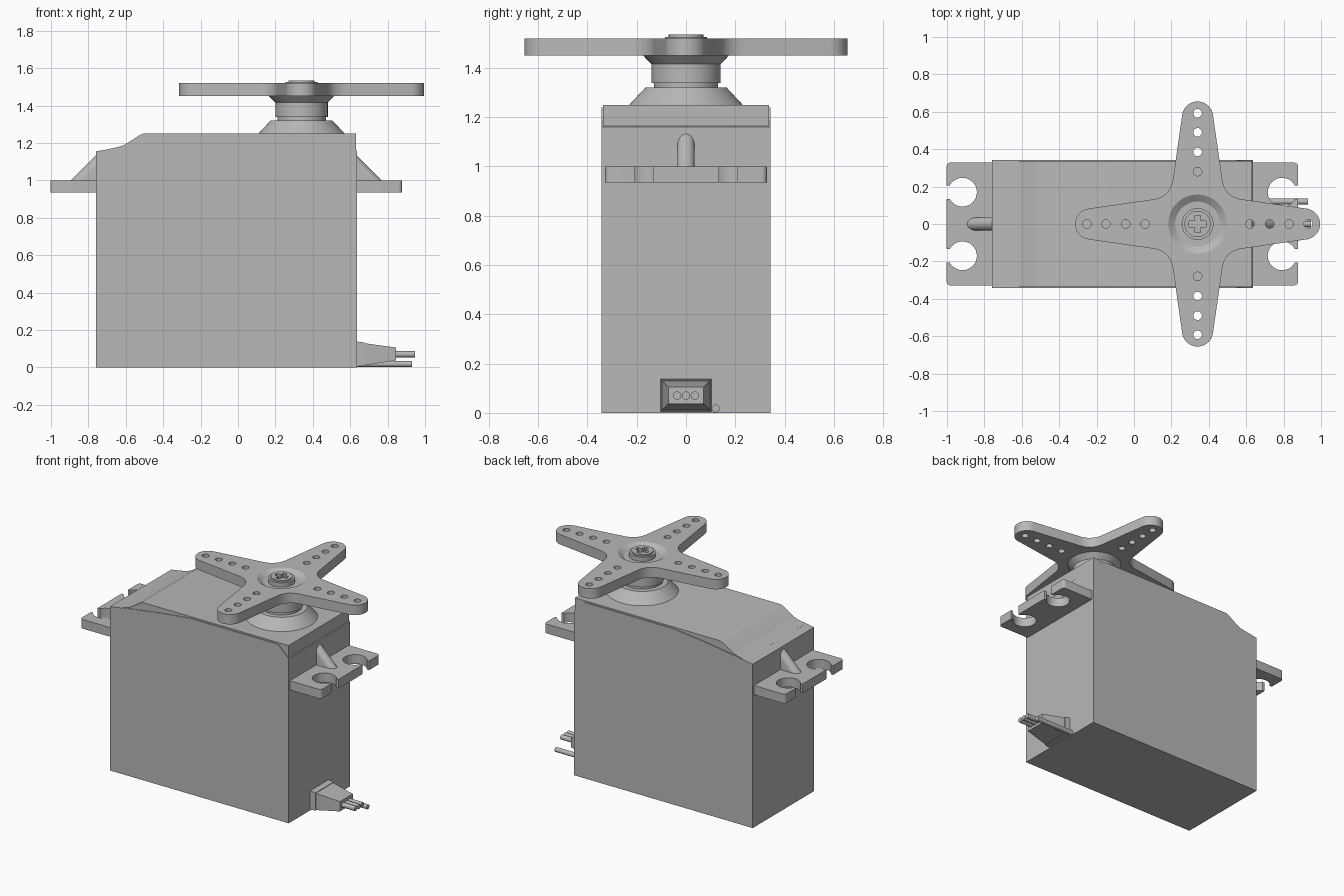
import bpy, bmesh, math
from mathutils import Matrix, Vector

cube = bpy.data.objects.get("Cube")
if cube:
    bpy.data.objects.remove(cube)

grey = bpy.data.materials.new("plain grey")
grey.use_nodes = True
grey.diffuse_color = (0.48, 0.48, 0.48, 1)
grey.node_tree.nodes["Principled BSDF"].inputs["Base Color"].default_value = grey.diffuse_color

AXIS = 0.34               # x of the output shaft
WALL_L, WALL_R = -0.76, 0.635
TAB_TOP = 1.0


def finish(ob):
    """Weld, orient, colour and shade one mesh object."""
    bm = bmesh.new()
    bm.from_mesh(ob.data)
    bmesh.ops.remove_doubles(bm, verts=bm.verts, dist=1e-5)
    bmesh.ops.recalc_face_normals(bm, faces=bm.faces)
    bm.to_mesh(ob.data)
    bm.free()
    ob.data.materials.clear()
    ob.data.materials.append(grey)
    bpy.ops.object.select_all(action='DESELECT')
    ob.select_set(True)
    bpy.context.view_layer.objects.active = ob
    bpy.ops.object.shade_smooth_by_angle(angle=math.radians(28))
    return ob


def loft(name, rings):
    """Skin closed rings of points and cap both ends."""
    bm = bmesh.new()
    rows = [[bm.verts.new(p) for p in ring] for ring in rings]
    n = len(rows[0])
    for a, b in zip(rows, rows[1:]):
        for i in range(n):
            j = (i + 1) % n
            bm.faces.new((a[i], a[j], b[j], b[i]))
    bm.faces.new(rows[0])
    bm.faces.new(rows[-1])
    me = bpy.data.meshes.new(name)
    bm.to_mesh(me)
    bm.free()
    ob = bpy.data.objects.new(name, me)
    bpy.context.collection.objects.link(ob)
    return finish(ob)


def slab(name, profile, half_width):
    """Side profile (x, z) pulled across y."""
    return loft(name, [[(x, y, z) for x, z in profile] for y in (-half_width, half_width)])


def plate(name, loops, z0, z1, x=0.0):
    """Flat outline with holes, given thickness."""
    cu = bpy.data.curves.new(name, 'CURVE')
    cu.dimensions, cu.fill_mode, cu.extrude = '2D', 'BOTH', (z1 - z0) / 2
    for pts in loops:
        sp = cu.splines.new('POLY')
        sp.points.add(len(pts) - 1)
        for p, (px, py) in zip(sp.points, pts):
            p.co = (px, py, 0, 1)
        sp.use_cyclic_u = True
    ob = bpy.data.objects.new(name, cu)
    bpy.context.collection.objects.link(ob)
    ob.location = (x, 0, (z0 + z1) / 2)
    bpy.ops.object.select_all(action='DESELECT')
    ob.select_set(True)
    bpy.context.view_layer.objects.active = ob
    bpy.ops.object.convert(target='MESH')
    return finish(bpy.context.view_layer.objects.active)


def arc(cx, cy, r, a0, a1, n):
    return [(cx + r * math.cos(a0 + (a1 - a0) * i / n),
             cy + r * math.sin(a0 + (a1 - a0) * i / n)) for i in range(n + 1)]


def circle(cx, cy, r, n=32):
    return arc(cx, cy, r, 0, math.tau, n)[:-1]


def turned(name, profile):
    """Stack of (radius, z) circles about the shaft."""
    return loft(name, [[(x, y, z) for x, y in circle(AXIS, 0, r, 64)] for r, z in profile])


def wire(name, x0, x1, y, z, r):
    return loft(name, [[(x, y + a, z + b) for a, b in circle(0, 0, r, 20)] for x in (x0, x1)])


# Case and the slightly narrower lid
slab("case", [(WALL_L, 0), (WALL_R, 0), (WALL_R, 1.16), (0.55, 1.24), (-0.13, 1.24),
              (-0.36, 1.215), (-0.62, 1.178), (WALL_L, 1.155)], 0.342)
slab("lid", [(-0.7, 1.1), (0.63, 1.1), (0.63, 1.25), (-0.505, 1.25), (-0.525, 1.242),
             (-0.6, 1.194), (-0.625, 1.182), (-0.7, 1.165)], 0.337)

# Mounting tabs with open screw slots, and rounded ribs above them
LEN, R = 0.242, 0.077
open_angle = math.asin(0.037 / R)
edge = [(-0.02, -0.328)] + arc(LEN - 0.02, -0.308, 0.02, -math.pi / 2, 0, 5)
for cy in (-0.17, 0.17):
    edge.append((LEN, cy - 0.037))
    edge += arc(0.157, cy, R, -open_angle, open_angle - math.tau, 28)
    edge.append((LEN, cy + 0.037))
edge += arc(LEN - 0.02, 0.308, 0.02, 0, math.pi / 2, 5) + [(-0.02, 0.328)]

for side, wall, s in (("right", WALL_L, -1), ("left", WALL_R, 1)):
    plate(side + "_mounting_tab", [[(s * u, y) for u, y in edge]], TAB_TOP - 0.065, TAB_TOP, wall)
    rings = []
    for i in range(13):
        a = math.pi * i / 12
        y = -0.035 * math.cos(a)
        size = 0.132 - math.sqrt(2) * 0.035 * (1 - math.sin(a))
        rings.append([(wall, y, TAB_TOP), (wall + s * size, y, TAB_TOP), (wall, y, TAB_TOP + size)])
    loft(side + "_rib", rings)

# Shaft collar, neck and hub
turned("shaft_collar", [(0.235, 1.245), (0.165, 1.32)])
turned("shaft_neck", [(0.13, 1.31), (0.13, 1.345)])
turned("horn_hub", [(0.14, 1.338), (0.14, 1.415), (0.175, 1.451)])
turned("horn_recess", [(0.157, 1.45), (0.157, 1.52), (0.12, 1.495)])

# Four-armed horn with rows of holes
arm = []
for i in range(4):
    turn = Matrix.Rotation(i * math.pi / 2, 2)
    tip = arc(0.572, 0, 0.083, -1.43, 1.43, 18)
    a, c, b = Vector((0.25, 0.13)), Vector((0.14, 0.14)), Vector((0.13, 0.25))
    bend = [a * (1 - t) ** 2 + c * 2 * t * (1 - t) + b * t * t for t in [k / 8 for k in range(9)]]
    arm += [tuple(turn @ Vector(p)) for p in tip + bend]
holes = [circle(d * math.cos(q), d * math.sin(q), 0.023, 20)
         for q in [k * math.pi / 2 for k in range(4)] for d in (0.28, 0.385, 0.49, 0.592)]
plate("horn", [arm, circle(0, 0, 0.157, 64)] + holes, 1.45, 1.52, AXIS)

# Centre screw with a cross slot
turned("screw_floor", [(0.085, 1.48), (0.085, 1.508)])
plate("screw_rim", [circle(0, 0, 0.085, 64), circle(0, 0, 0.069, 64)], 1.5, 1.525, AXIS)
cross = []
for i in range(4):
    turn = Matrix.Rotation(i * math.pi / 2, 2)
    cross += [tuple(turn @ Vector(p)) for p in ((0.045, -0.015), (0.045, 0.015), (0.015, 0.015))]
plate("screw_head", [circle(0, 0, 0.07, 64), cross], 1.505, 1.535, AXIS)


# Cable boot and wires
def box_ring(x, hy, z0, z1):
    return [(x, -hy, z0), (x, hy, z0), (x, hy, z1), (x, -hy, z1)]


loft("boot_flange", [box_ring(0.62, 0.104, 0.004, 0.14), box_ring(0.675, 0.1, 0.008, 0.133)])
loft("cable_boot", [box_ring(0.67, 0.098, 0.01, 0.13), box_ring(0.845, 0.072, 0.037, 0.106)])
for i in (-1, 0, 1):
    wire(f"wire_{i + 2}", 0.83, 0.945, i * 0.036, 0.07, 0.017)
wire("loose_wire", 0.62, 0.93, 0.12, 0.018, 0.016)
